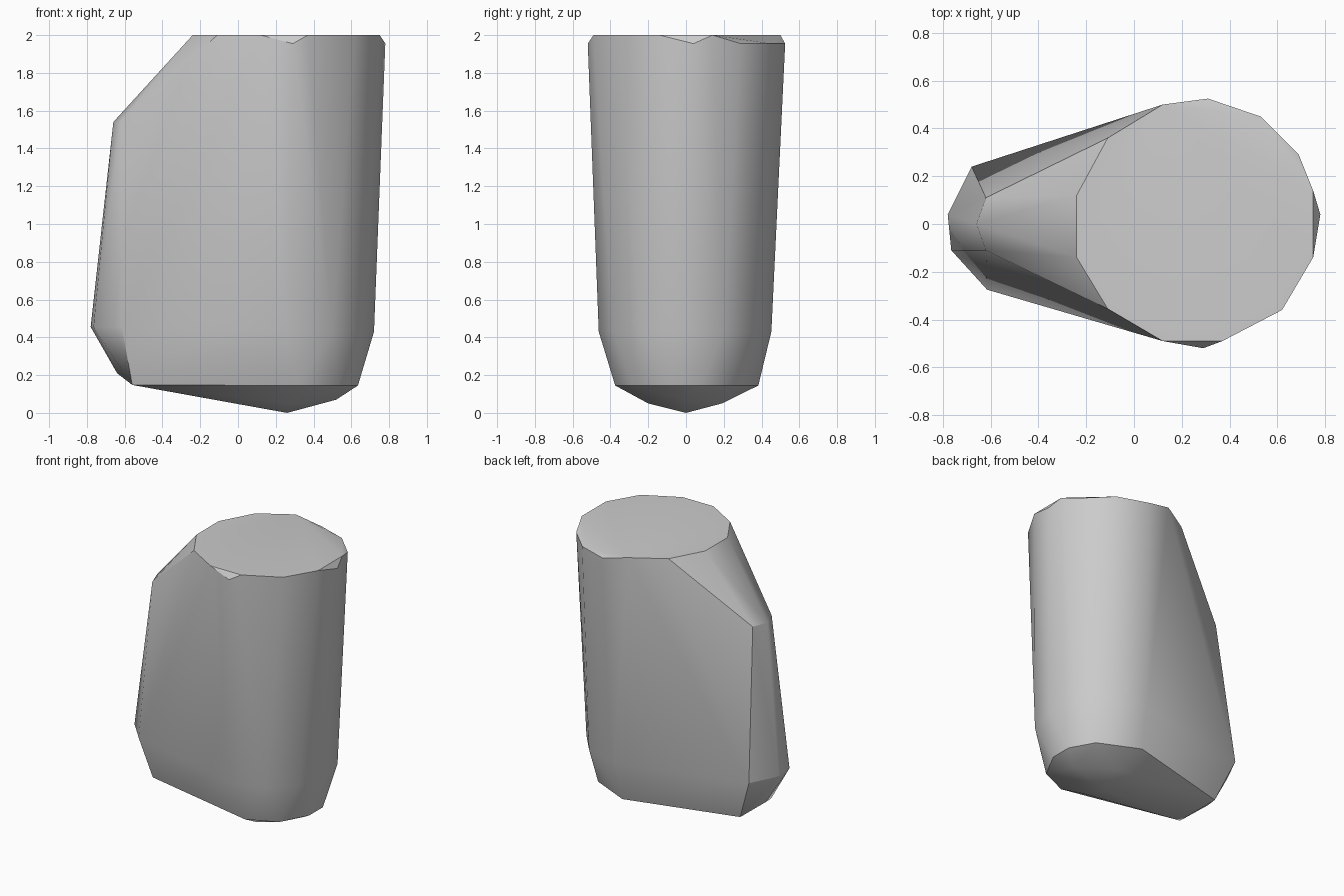
import bpy
import bmesh
import math

cube = bpy.data.objects.get("Cube")
if cube:
    bpy.data.objects.remove(cube, do_unlink=True)

# One plain grey material
grey = bpy.data.materials.new("plain grey")
grey.use_nodes = True
colour = (0.6, 0.6, 0.6, 1)
grey.diffuse_color = colour
grey.node_tree.nodes["Principled BSDF"].inputs["Base Color"].default_value = colour


def level(z, *outline):
    """Place an x, y outline at one height."""
    return [(x, y, z) for x, y in outline]


# Flat top and the slightly lower rim corners
rim = level(2.0, (-0.24, 0.12), (-0.24, -0.14), (-0.11, -0.355), (0.12, -0.49),
            (0.37, -0.49), (0.62, -0.36), (0.75, -0.14), (0.75, 0.14),
            (0.12, 0.5), (-0.11, 0.36))
rim += level(1.955, (0.29, -0.52), (0.78, 0.04), (0.69, 0.29), (0.53, 0.45), (0.31, 0.525))

# Round body narrowing toward the base
body = level(0.43, (0.26, -0.462), (0.5, -0.39), (0.66, -0.24), (0.72, -0.02),
             (0.67, 0.2), (0.53, 0.37), (0.27, 0.452))
base = level(0.145, (0.32, -0.375), (0.53, -0.28), (0.635, -0.08), (0.635, 0.08),
             (0.54, 0.25), (0.25, 0.383))
base += level(0.05, (0.28, -0.2), (0.3, 0.19)) + level(0.07, (0.52, 0.0))
base += level(0.0, (0.26, 0.0))

# Handle side: upper corner, lower bulge and underside
handle = level(1.54, (-0.66, 0.0), (-0.62, 0.11), (-0.62, -0.11))
handle += level(0.455, (-0.78, 0.04), (-0.765, -0.11), (-0.68, 0.24), (-0.615, -0.275))
handle += level(0.21, (-0.64, 0.0)) + level(0.148, (-0.56, 0.17), (-0.56, -0.19))

# Wrap all sections in one tight convex shell
bm = bmesh.new()
for point in rim + body + base + handle:
    bm.verts.new(point)
hull = bmesh.ops.convex_hull(bm, input=bm.verts[:])
loose = {v for v in hull["geom_interior"] + hull["geom_unused"]
         if isinstance(v, bmesh.types.BMVert) and not v.link_faces}
bmesh.ops.delete(bm, geom=list(loose), context="VERTS")
bmesh.ops.recalc_face_normals(bm, faces=bm.faces[:])

mesh = bpy.data.meshes.new("mug_shell")
bm.to_mesh(mesh)
bm.free()
mesh.materials.append(grey)
shell = bpy.data.objects.new("mug_shell", mesh)
bpy.context.collection.objects.link(shell)

# Smooth shading with sharp corners kept
bpy.ops.object.select_all(action="DESELECT")
shell.select_set(True)
bpy.context.view_layer.objects.active = shell
bpy.ops.object.shade_smooth_by_angle(angle=math.radians(30))
